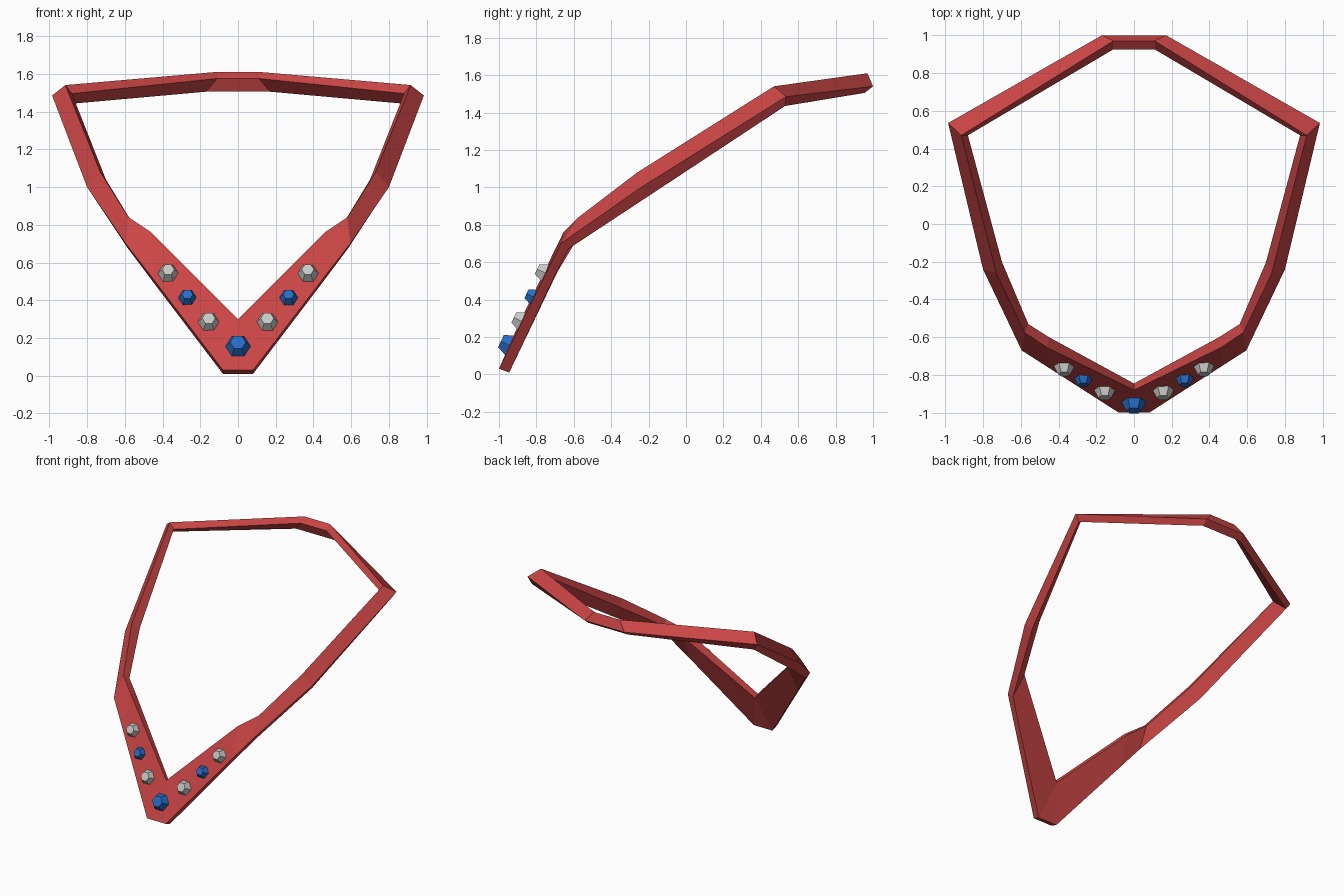
import bpy
import bmesh
from mathutils import Vector

cube = bpy.data.objects.get("Cube")
if cube:
    bpy.data.objects.remove(cube, do_unlink=True)


def material(name, rgb):
    m = bpy.data.materials.new(name)
    m.use_nodes = True
    m.diffuse_color = (*rgb, 1)
    m.node_tree.nodes["Principled BSDF"].inputs["Base Color"].default_value = (*rgb, 1)
    return m


red = material("red", (0.60, 0.06, 0.06))
silver = material("silver grey", (0.58, 0.58, 0.56))
blue = material("blue", (0.02, 0.15, 0.56))


def add_object(name, bm, mat):
    bmesh.ops.recalc_face_normals(bm, faces=bm.faces)
    mesh = bpy.data.meshes.new(name)
    bm.to_mesh(mesh)
    bm.free()
    mesh.materials.append(mat)
    obj = bpy.data.objects.new(name, mesh)
    bpy.context.collection.objects.link(obj)
    return obj


# Band: four-cornered sections of the left half, from front point to back
# corner order: inner front, outer front, outer back, inner back
half = [
    [(0, -.88, .30), (.08, -1, .03), (.08, -.945, .01), (0, -.845, .28)],
    [(.46, -.655, .76), (.47, -.75, .54), (.46, -.71, .51), (.45, -.60, .73)],
    [(.58, -.575, .84), (.595, -.67, .70), (.58, -.63, .67), (.56, -.53, .81)],
    [(.73, -.26, 1.08), (.80, -.24, 1.0), (.77, -.19, .96), (.70, -.20, 1.04)],
    [(.915, .47, 1.54), (.985, .535, 1.485), (.95, .53, 1.435), (.88, .47, 1.495)],
    [(.11, .97, 1.61), (.17, 1, 1.54), (.17, .955, 1.505), (.11, .925, 1.575)],
]
ring = half + [[(-x, y, z) for x, y, z in s] for s in reversed(half)]
bm = bmesh.new()
cache = {}


def vert(p):
    if p not in cache:
        cache[p] = bm.verts.new(p)
    return cache[p]


for i, section in enumerate(ring):
    following = ring[(i + 1) % len(ring)]
    for k in range(4):
        n = (k + 1) % 4
        corners = [section[k], section[n], following[n], following[k]]
        verts = list(dict.fromkeys(vert(p) for p in corners))
        if len(verts) > 2:
            bm.faces.new(verts)
add_object("band", bm, red)

# Faceted gems seated on the sloping front plate
normal = Vector((0, -1, 0.47)).normalized()


def gem(name, x, z, radius, mat):
    depth = radius * 0.9
    g = bmesh.new()
    bmesh.ops.create_cone(g, cap_ends=True, segments=6, radius1=radius,
                          radius2=radius * 0.56, depth=depth)
    obj = add_object(name, g, mat)
    obj.rotation_mode = 'QUATERNION'
    # keep two corners of the hexagon pointing sideways
    obj.rotation_quaternion = Vector((0, 0, 1)).rotation_difference(normal)
    across = obj.rotation_quaternion @ Vector((1, 0, 0))
    seat = Vector((x, -1 + 0.47 * (z - 0.03), z))
    obj.location = seat + normal * depth * 0.3
    # turn the corner direction onto the x axis
    if max(abs((obj.data.vertices[0].co.normalized()).x), 0) < 0.5:
        for v in obj.data.vertices:
            v.co = Vector((v.co.y, -v.co.x, v.co.z))
    return across


gem("centre_gem", 0, .155, .074, blue)
for side, s in (("left", 1), ("right", -1)):
    gem(side + "_lower_gem", s * .155, .285, .062, silver)
    gem(side + "_middle_gem", s * .268, .415, .052, blue)
    gem(side + "_upper_gem", s * .37, .545, .058, silver)
